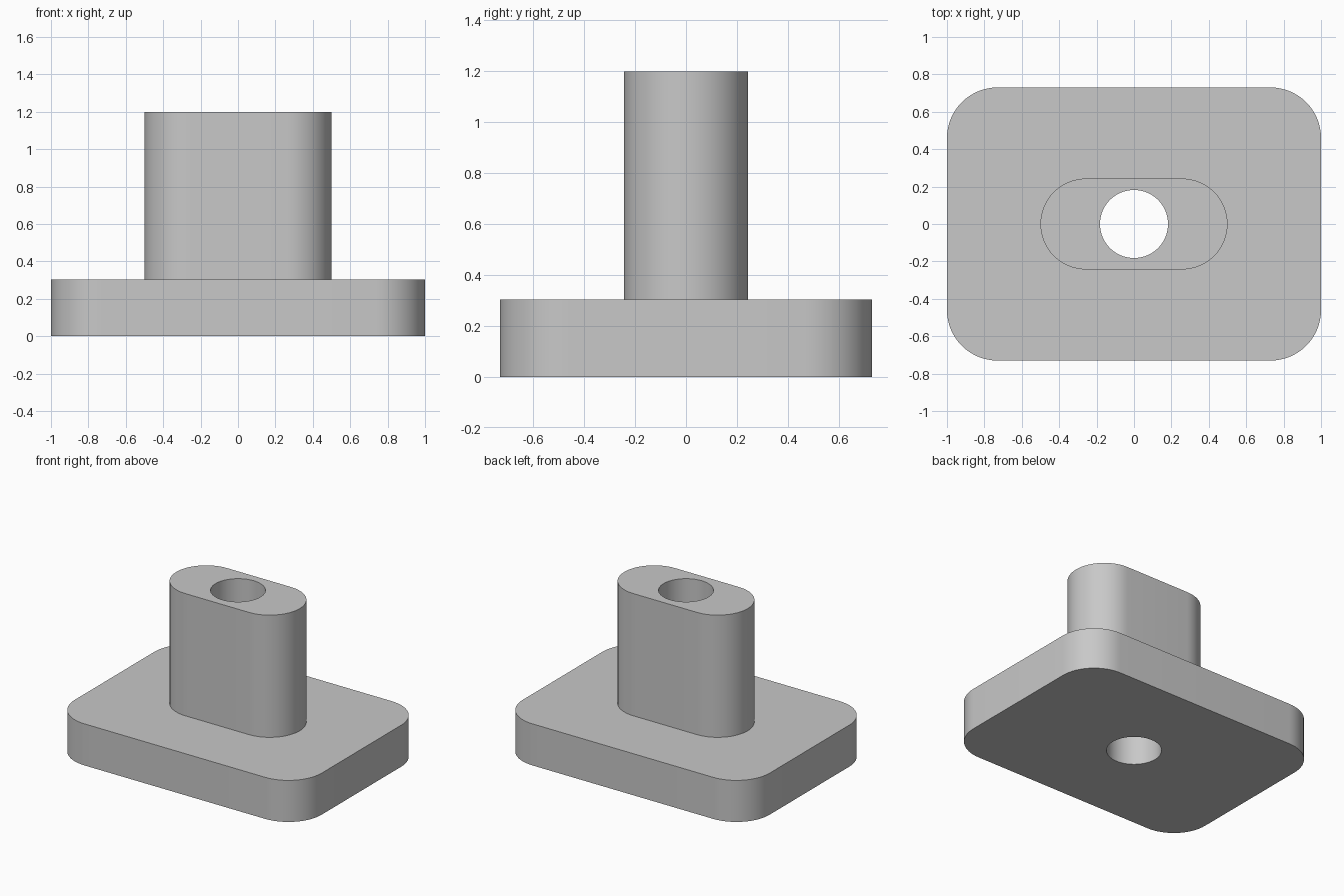
import bpy
import bmesh
from math import cos, sin, pi

cube = bpy.data.objects.get("Cube")
if cube:
    bpy.data.objects.remove(cube)

STEPS = 16                 # segments per quarter turn
BASE_TOP, POST_TOP = 0.304, 1.198

# half width, half depth, corner radius
BASE = (1.0, 0.73, 0.27)
POST = (0.5, 0.243, 0.243)
BORE = (0.182, 0.182, 0.182)


def add_ring(bm, outline, z):
    """Rounded rectangle; a slot or a circle when the radius fills it."""
    hx, hy, r = outline
    ring = []
    for quarter, (sx, sy) in enumerate([(1, 1), (-1, 1), (-1, -1), (1, -1)]):
        for i in range(STEPS + 1):
            a = (quarter + i / STEPS) * pi / 2
            ring.append(bm.verts.new((sx * (hx - r) + r * cos(a),
                                      sy * (hy - r) + r * sin(a), z)))
    return ring


# Closed skin: underside, plate wall, plate top, post wall, post top, bore
bm = bmesh.new()
rings = [add_ring(bm, outline, z) for outline, z in [
    (BORE, 0), (BASE, 0), (BASE, BASE_TOP),
    (POST, BASE_TOP), (POST, POST_TOP), (BORE, POST_TOP)]]
for k, lower in enumerate(rings):
    upper = rings[(k + 1) % len(rings)]
    for i in range(len(lower)):
        j = (i + 1) % len(lower)
        bm.faces.new((lower[i], lower[j], upper[j], upper[i]))
bmesh.ops.remove_doubles(bm, verts=bm.verts, dist=0.0001)
bmesh.ops.recalc_face_normals(bm, faces=bm.faces)

mesh = bpy.data.meshes.new("flanged_post")
bm.to_mesh(mesh)
bm.free()
body = bpy.data.objects.new("flanged_post", mesh)
bpy.context.collection.objects.link(body)

# Plain grey finish
grey = bpy.data.materials.new("plain_grey")
grey.use_nodes = True
colour = (0.58, 0.58, 0.58, 1)
grey.diffuse_color = colour
for node in grey.node_tree.nodes:
    if node.type == 'BSDF_PRINCIPLED':
        node.inputs["Base Color"].default_value = colour
mesh.materials.append(grey)

# Smooth walls with crisp rims
bpy.ops.object.select_all(action='DESELECT')
body.select_set(True)
bpy.context.view_layer.objects.active = body
bpy.ops.object.shade_smooth_by_angle(angle=pi / 6)
